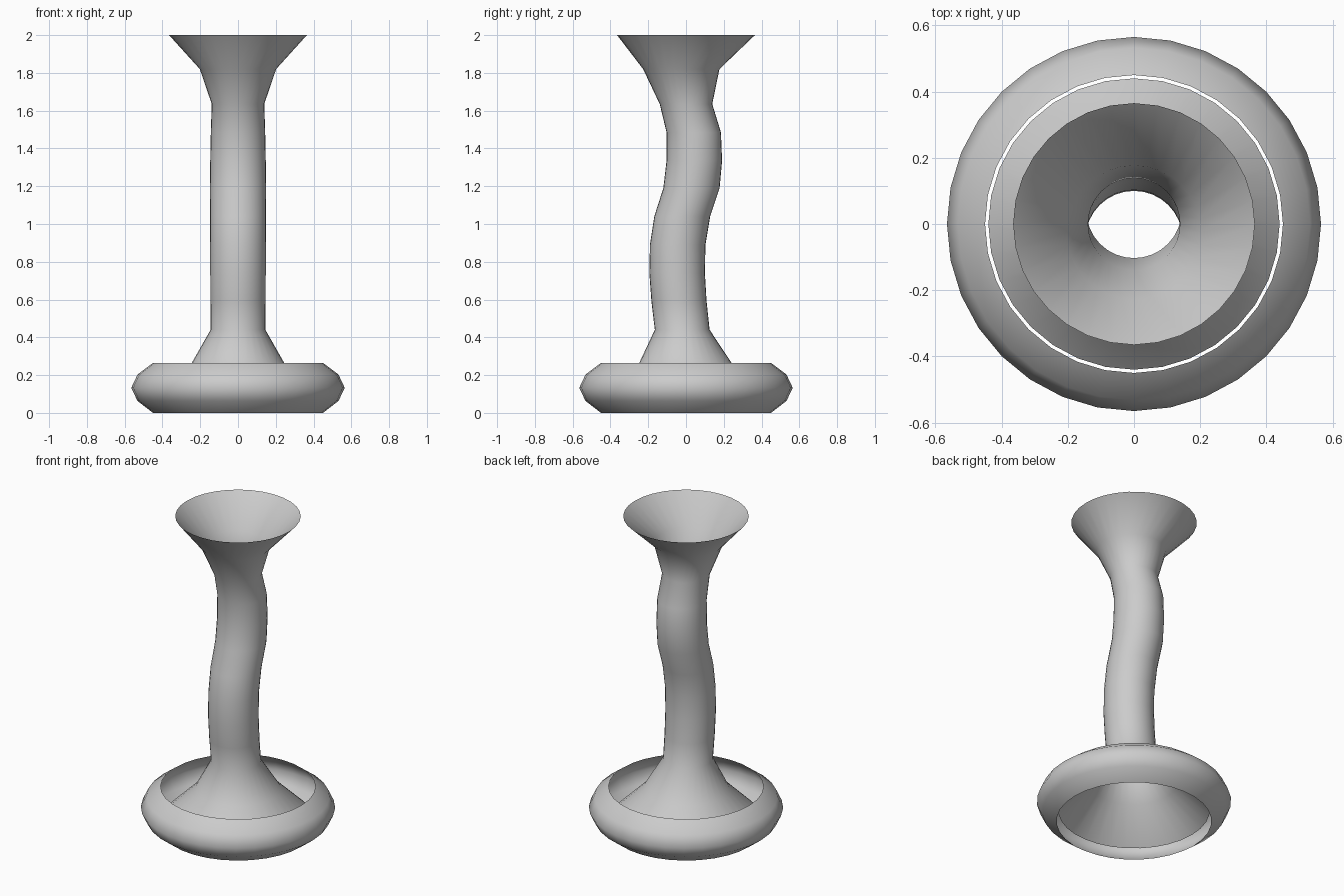
import bpy, bmesh
from math import sin, cos, tau, radians

if "Cube" in bpy.data.objects:
    bpy.data.objects.remove(bpy.data.objects["Cube"])

SIDES = 32


def loft(name, rows):
    """Skin open circular rows given as (z, radius, y offset)."""
    bm = bmesh.new()
    rings = []
    for z, r, y in rows:
        rings.append([bm.verts.new((r * cos(tau * i / SIDES),
                                    y + r * sin(tau * i / SIDES), z))
                      for i in range(SIDES)])
    for a, b in zip(rings, rings[1:]):
        for i in range(SIDES):
            j = (i + 1) % SIDES
            bm.faces.new((a[i], a[j], b[j], b[i]))
    mesh = bpy.data.meshes.new(name)
    bm.to_mesh(mesh)
    bm.free()
    obj = bpy.data.objects.new(name, mesh)
    bpy.context.collection.objects.link(obj)
    bpy.context.view_layer.objects.active = obj
    obj.select_set(True)
    bpy.ops.object.shade_smooth_by_angle(angle=radians(60))
    obj.select_set(False)
    return obj


# Rounded base ring, an open shell
loft("base_ring", [(0, 0.45, 0), (0.063, 0.532, 0), (0.133, 0.565, 0),
                   (0.203, 0.532, 0), (0.265, 0.45, 0)])

# Wavy hollow stem flaring into a foot and a funnel mouth
loft("stem", [(0.07, 0.44, 0), (0.255, 0.25, -0.002), (0.44, 0.145, -0.02),
              (0.59, 0.146, -0.037), (0.74, 0.147, -0.047),
              (0.89, 0.147, -0.044), (1.04, 0.148, -0.02),
              (1.19, 0.149, 0.029), (1.335, 0.147, 0.044),
              (1.485, 0.144, 0.041), (1.635, 0.139, 0),
              (1.82, 0.202, -0.025), (2.0, 0.365, 0)])
